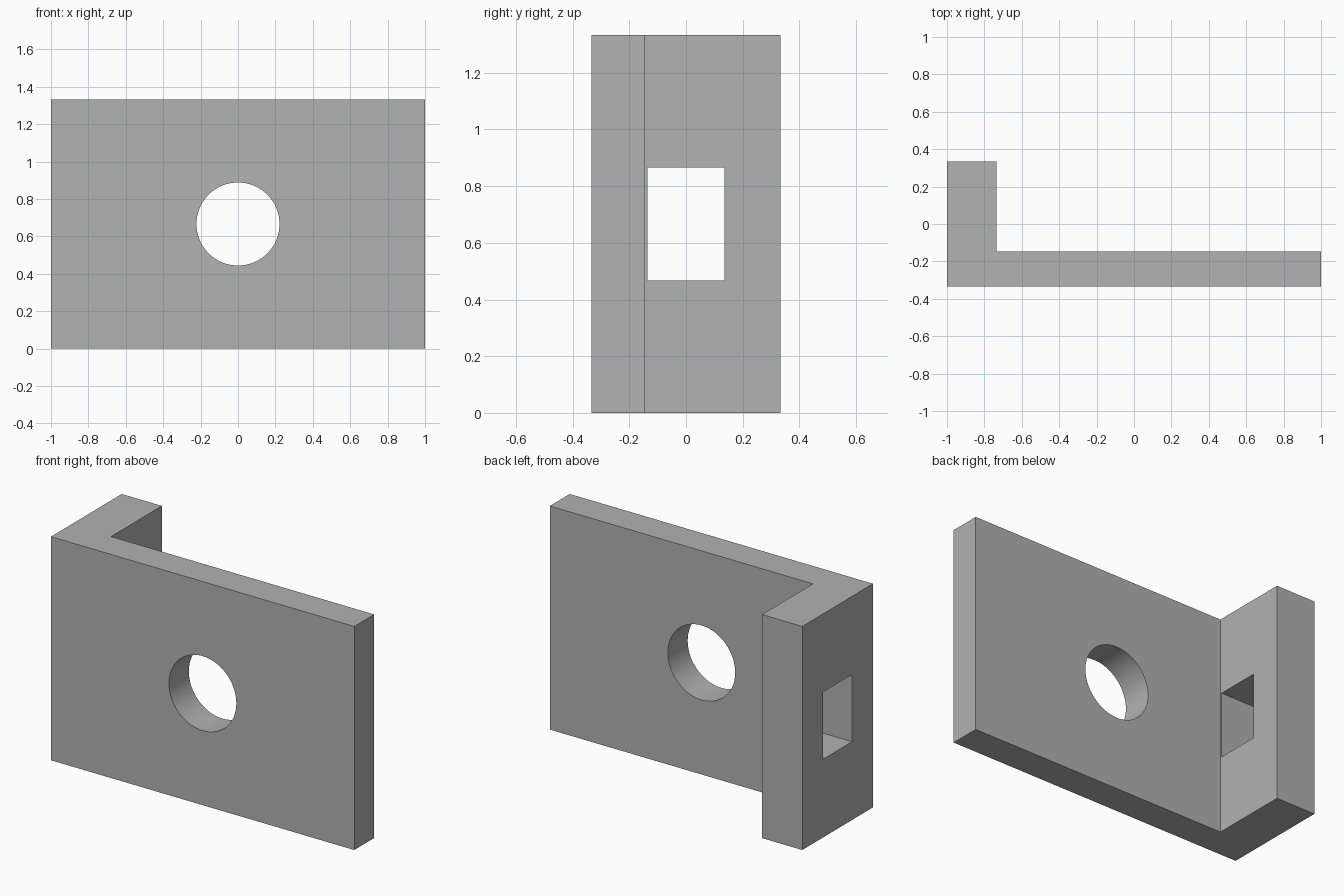
import bpy
import bmesh
from math import radians

if "Cube" in bpy.data.objects:
    bpy.data.objects.remove(bpy.data.objects["Cube"])

HEIGHT = 1.333
MID_Z = HEIGHT / 2
FRONT, BACK = -0.333, 0.333
PLATE_BACK = -0.146
FLANGE_INNER = -0.735

# Single grey material
grey = bpy.data.materials.new("plain grey")
grey.use_nodes = True
colour = (0.445, 0.445, 0.445, 1)
grey.diffuse_color = colour
grey.node_tree.nodes["Principled BSDF"].inputs["Base Color"].default_value = colour

# L-shaped bracket: plan profile extruded upwards
profile = [(-1, FRONT), (1, FRONT), (1, PLATE_BACK),
           (FLANGE_INNER, PLATE_BACK), (FLANGE_INNER, BACK), (-1, BACK)]
bm = bmesh.new()
base = bm.faces.new([bm.verts.new((x, y, 0)) for x, y in profile])
extruded = bmesh.ops.extrude_face_region(bm, geom=[base])["geom"]
bmesh.ops.translate(bm, vec=(0, 0, HEIGHT),
                    verts=[g for g in extruded if isinstance(g, bmesh.types.BMVert)])
bmesh.ops.recalc_face_normals(bm, faces=bm.faces)
mesh = bpy.data.meshes.new("angle_bracket")
bm.to_mesh(mesh)
bm.free()
bracket = bpy.data.objects.new("angle_bracket", mesh)
bpy.context.collection.objects.link(bracket)
mesh.materials.append(grey)


def cut(cutter, name):
    """Subtract the cutter from the bracket and discard it."""
    cutter.name = name
    cutter.hide_render = True
    cutter.data.materials.append(grey)
    bpy.ops.object.select_all(action="DESELECT")
    bracket.select_set(True)
    bpy.context.view_layer.objects.active = bracket
    mod = bracket.modifiers.new(name, "BOOLEAN")
    mod.operation = "DIFFERENCE"
    mod.solver = "EXACT"
    mod.object = cutter
    bpy.ops.object.modifier_apply(modifier=mod.name)
    bpy.data.objects.remove(cutter)


# Round hole through the wide plate
bpy.ops.mesh.primitive_cylinder_add(vertices=96, radius=0.222, depth=0.6,
                                    location=(0, -0.24, MID_Z),
                                    rotation=(radians(90), 0, 0))
cut(bpy.context.object, "round_hole_cutter")

# Rectangular window through the flange
bpy.ops.mesh.primitive_cube_add(size=1, location=(-0.87, 0, MID_Z))
bpy.context.object.scale = (0.6, 0.272, 0.4)
bpy.context.view_layer.update()
cut(bpy.context.object, "window_cutter")

# Smooth bore, sharp edges
bpy.ops.object.shade_smooth_by_angle(angle=radians(30))
